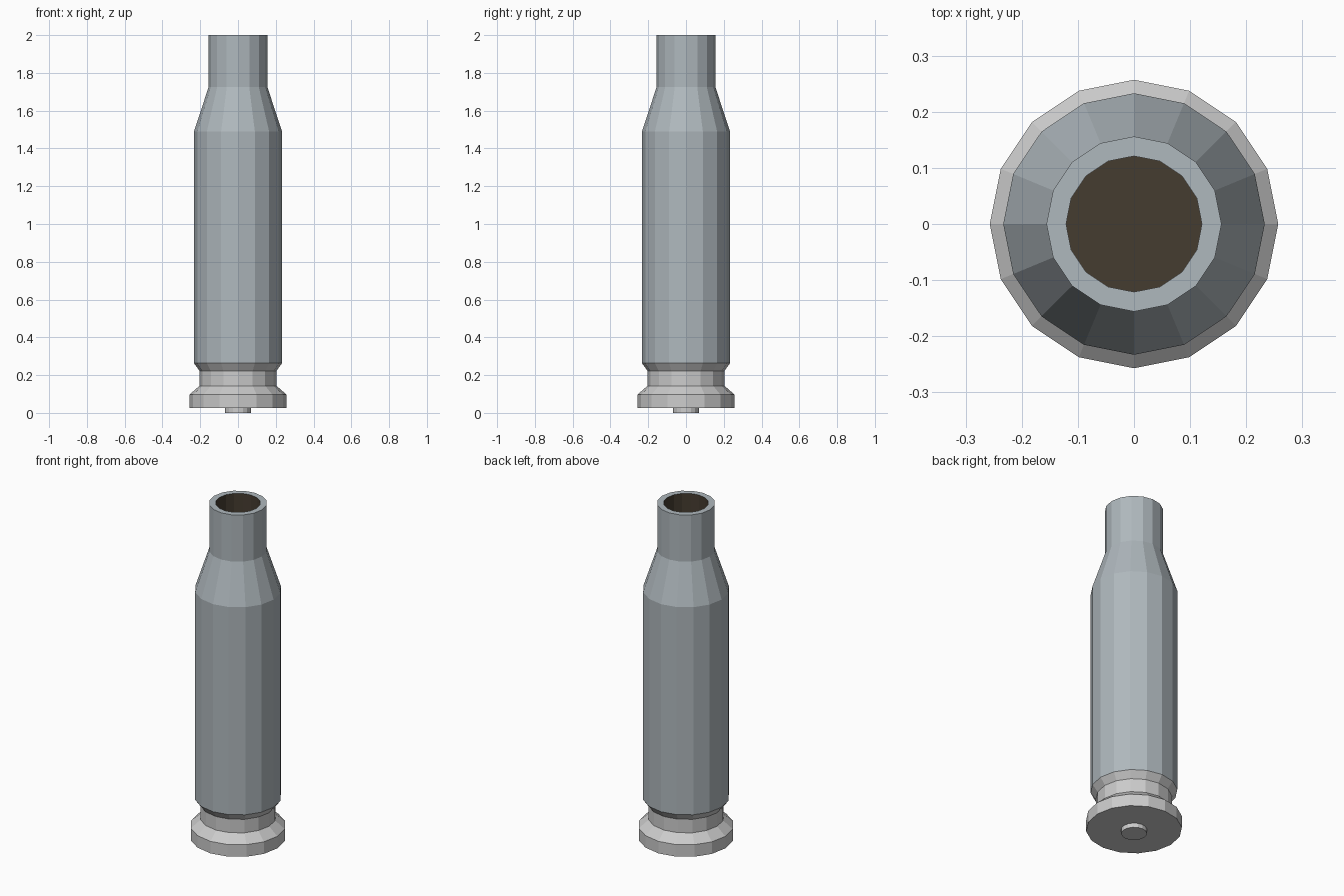
import bpy, bmesh
from math import cos, sin, tau

if "Cube" in bpy.data.objects:
    bpy.data.objects.remove(bpy.data.objects["Cube"])

SIDES = 16


def material(name, rgb):
    m = bpy.data.materials.new(name)
    m.diffuse_color = (*rgb, 1)
    m.use_nodes = True
    m.node_tree.nodes["Principled BSDF"].inputs["Base Color"].default_value = m.diffuse_color
    return m


def lathe(name, profile, mat, cap_start=False, cap_end=False):
    """Revolve (radius, z) points; profile runs bottom to top on the outside."""
    bm = bmesh.new()
    rings = [[bm.verts.new((r * cos(tau * i / SIDES), r * sin(tau * i / SIDES), z))
              for i in range(SIDES)] for r, z in profile]
    for a, b in zip(rings, rings[1:]):
        for i in range(SIDES):
            j = (i + 1) % SIDES
            bm.faces.new((a[i], a[j], b[j], b[i]))
    if cap_start:
        bm.faces.new(rings[0][::-1])
    if cap_end:
        bm.faces.new(rings[-1])
    mesh = bpy.data.meshes.new(name)
    bm.to_mesh(mesh)
    bm.free()
    mesh.materials.append(mat)
    obj = bpy.data.objects.new(name, mesh)
    bpy.context.collection.objects.link(obj)
    return obj


steel = material("blue_grey", (0.43, 0.48, 0.51))
base = material("base_grey", (0.55, 0.55, 0.56))
dark = material("dark_inside", (0.06, 0.045, 0.03))

# Small disc under the base
lathe("primer_cap", [(0.069, 0), (0.069, 0.03)], base, cap_start=True)

# Rim and extractor groove
lathe("rim_and_groove",
      [(0.257, 0.026), (0.257, 0.097), (0.204, 0.143), (0.204, 0.223), (0.233, 0.263)],
      base, cap_start=True)

# Body, shoulder, neck and the flat mouth ring
lathe("case_body",
      [(0.233, 0.263), (0.233, 1.49), (0.156, 1.724), (0.156, 2.0), (0.121, 2.0)],
      steel)

# Hollow bore, running down from the mouth to a closed floor
lathe("bore", [(0.121, 2.0), (0.121, 0.3)], dark, cap_end=True)
